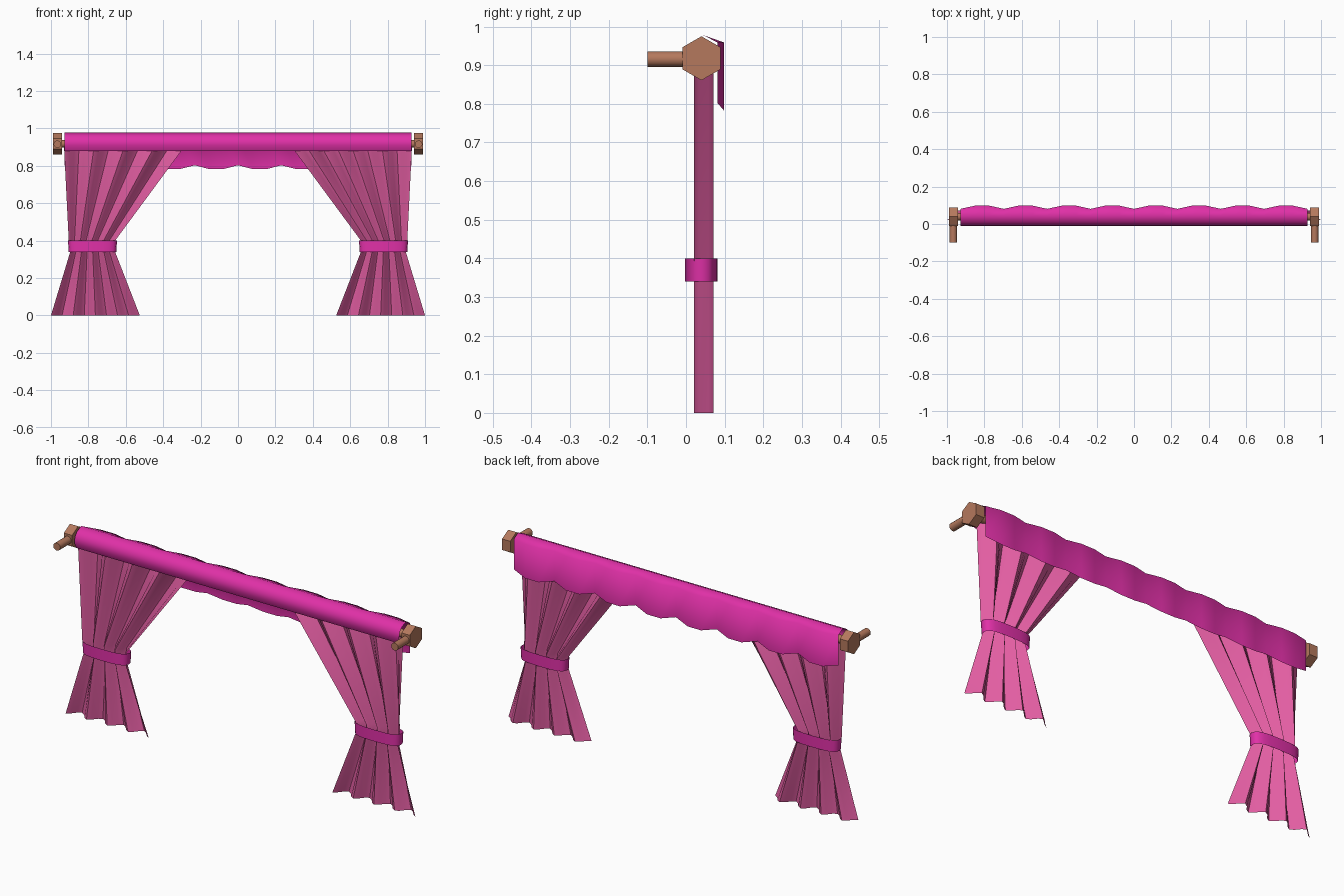
import bpy, math

if "Cube" in bpy.data.objects:
    bpy.data.objects.remove(bpy.data.objects["Cube"])

def material(name, rgb):
    m = bpy.data.materials.new(name)
    m.diffuse_color = (*rgb, 1)
    m.use_nodes = True
    m.node_tree.nodes["Principled BSDF"].inputs["Base Color"].default_value = m.diffuse_color
    return m

PINK = material("curtain pink", (0.76, 0.11, 0.36))
MAGENTA = material("valance magenta", (0.75, 0.03, 0.39))
BROWN = material("wood brown", (0.46, 0.19, 0.11))

def make(name, verts, faces, mat, smooth=None):
    me = bpy.data.meshes.new(name)
    me.from_pydata(verts, [], faces)
    me.materials.append(mat)
    ob = bpy.data.objects.new(name, me)
    bpy.context.collection.objects.link(ob)
    if smooth:
        bpy.ops.object.select_all(action='DESELECT')
        ob.select_set(True)
        bpy.context.view_layer.objects.active = ob
        bpy.ops.object.shade_smooth_by_angle(angle=math.radians(smooth))
    return ob

def grid(name, rows, mat, closed=False, smooth=None, caps=False):
    """Skin a list of equally long point rows."""
    n = len(rows[0])
    verts = [p for r in rows for p in r]
    faces = []
    for j in range(len(rows) - 1):
        for i in range(n if closed else n - 1):
            k = (i + 1) % n
            faces.append((j*n + i, j*n + k, (j+1)*n + k, (j+1)*n + i))
    if caps:
        faces.append(tuple(reversed(range(n))))
        faces.append(tuple(range((len(rows)-1)*n, len(rows)*n)))
    return make(name, verts, faces, mat, smooth)

def ring(n, r):
    return [(r*math.sin(2*math.pi*i/n), r*math.cos(2*math.pi*i/n)) for i in range(n)]

CY, CZ = 0.04, 0.918  # rod centre

# rod hidden in the valance
grid("rod", [[(x, CY - a, CZ + b) for a, b in ring(12, 0.02)] for x in (-0.95, 0.95)],
     BROWN, True, 40, True)

# valance: sheet wrapped over the rod, scalloped at the back
tube = [(0.005, 0.88), (-0.01, 0.91), (-0.007, 0.94), (0.01, 0.963), (0.045, 0.978)]
W, SEG, SUB = 0.928, 8, 3
cols = []
for i in range(SEG*SUB + 1):
    x = -W + 2*W*i/(SEG*SUB)
    cusp = i % SUB == 0
    y = 0.081 if cusp else 0.098
    col = [(x, a, b) for a, b in tube]
    col += [(x, y, 0.959), (x, y, 0.803 if cusp else 0.783)]
    cols.append(col)
grid("valance", cols, MAGENTA, smooth=80)

# curtain outline: height, outer x, inner x
outline = [(0.0, 1.0, 0.525), (0.34, 0.897, 0.657), (0.40, 0.905, 0.657), (0.90, 0.93, 0.288)]
FOLDS, STEPS = 4, 6

for s, side in ((-1, "left"), (1, "right")):
    # pleated curtain
    rows = []
    for z, xo, xi in outline:
        row = []
        for i in range(FOLDS*STEPS + 1):
            t = i/(FOLDS*STEPS)
            row.append((s*(xo + (xi - xo)*t), 0.046 - 0.025*math.cos(2*math.pi*FOLDS*t), z))
        rows.append(row)
    grid(side + "_curtain", rows, PINK, smooth=35)

    # tie band: flattened loop round the gathered curtain
    loop = []
    for i in range(20):
        a = 2*math.pi*i/20
        c, d = math.cos(a), math.sin(a)
        loop.append((math.copysign(abs(c)**0.7, c)*0.131, math.copysign(abs(d)**0.7, d)*0.042))
    grid(side + "_tie_band", [[(s*0.778 + a*k, 0.04 + b, z) for a, b in loop]
         for z, k in ((0.34, 0.97), (0.40, 1.0))], MAGENTA, True, 60)

    # hexagonal rod end
    grid(side + "_finial", [[(s*x, CY - a, CZ + b) for a, b in ring(6, 0.057)]
         for x in (0.942, 0.989)], BROWN, True, None, True)

    # wall bracket
    grid(side + "_bracket", [[(s*0.966 + a, y, CZ - 0.002 + b) for a, b in ring(12, 0.02)]
         for y in (-0.1, 0.03)], BROWN, True, 40, True)
